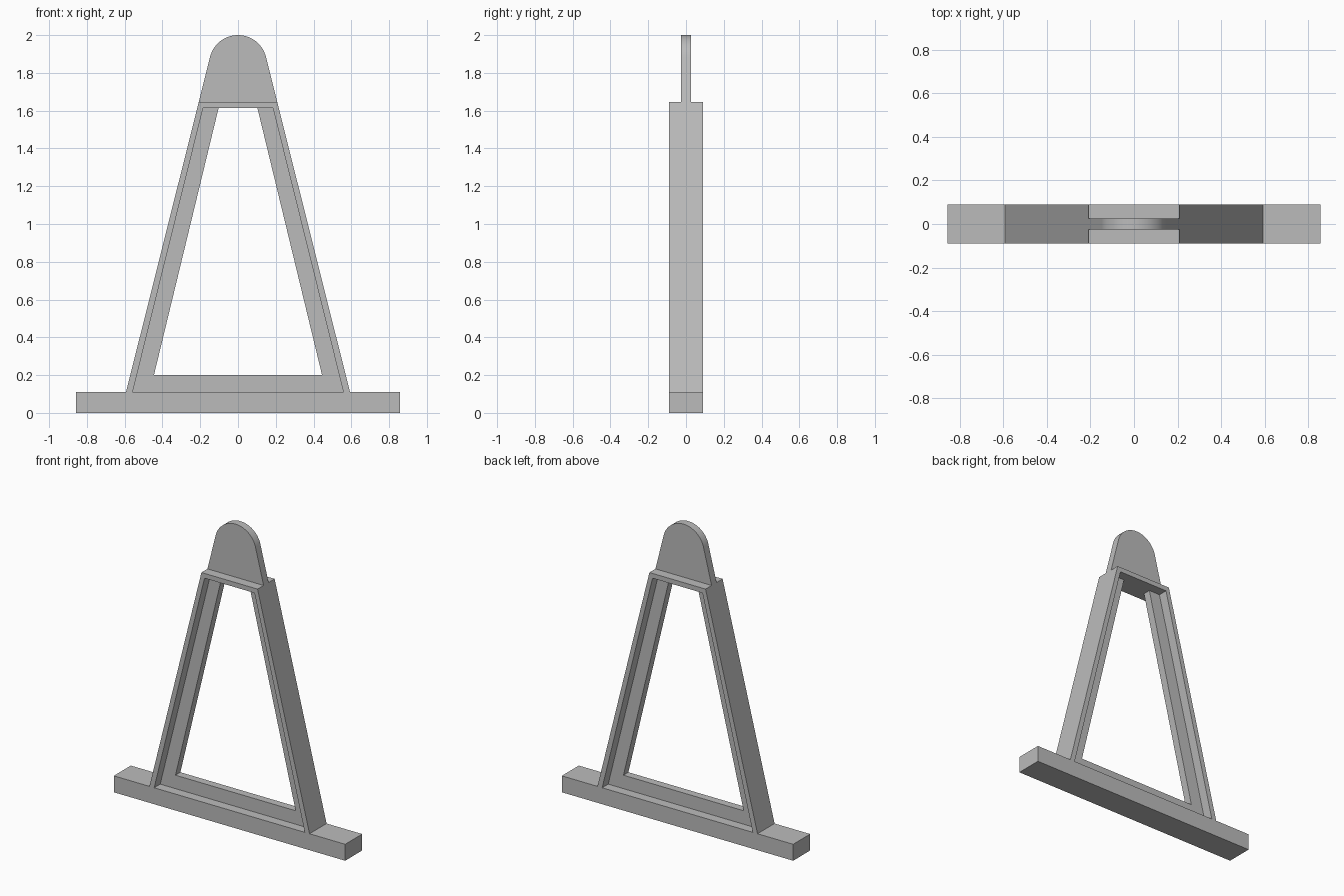
import bpy
import bmesh
import math

cube = bpy.data.objects.get("Cube")
if cube:
    bpy.data.objects.remove(cube, do_unlink=True)

# Single grey finish
grey = bpy.data.materials.new("plain_grey")
grey.use_nodes = True
COLOR = (0.5, 0.5, 0.5, 1)
grey.diffuse_color = COLOR
grey.node_tree.nodes["Principled BSDF"].inputs["Base Color"].default_value = COLOR

BASE_TOP, FLANGE_TOP, HEIGHT = 0.11, 1.645, 2.0
FOOT_X, SHOULDER_X = 0.593, 0.208
HALF_DEPTH, HALF_WEB = 0.09, 0.026


def prism(name, half_profile, half_depth):
    """Mirror a right-hand (x, z) profile across x = 0 and extrude it along y."""
    mirrored = [(-x, z) for x, z in reversed(half_profile) if x > 1e-5]
    bm = bmesh.new()
    verts = [bm.verts.new((x, -half_depth, z)) for x, z in half_profile + mirrored]
    face = bm.faces.new(verts)
    ext = bmesh.ops.extrude_face_region(bm, geom=[face])
    moved = [v for v in ext["geom"] if isinstance(v, bmesh.types.BMVert)]
    bmesh.ops.translate(bm, verts=moved, vec=(0, 2 * half_depth, 0))
    bmesh.ops.recalc_face_normals(bm, faces=bm.faces)
    mesh = bpy.data.meshes.new(name)
    bm.to_mesh(mesh)
    bm.free()
    mesh.materials.append(grey)
    obj = bpy.data.objects.new(name, mesh)
    bpy.context.collection.objects.link(obj)
    return obj


# Base beam
prism("base_beam", [(0.857, 0), (0.857, BASE_TOP)], HALF_DEPTH)

# Outer flange: two sloping legs joined by the top plate
inner_foot, inner_top = (0.558, BASE_TOP), (0.185, 1.613)
prism("flange_frame",
      [inner_top, inner_foot, (FOOT_X, BASE_TOP), (SHOULDER_X, FLANGE_TOP)],
      HALF_DEPTH)

# Thin web inside the flange, open in the middle
prism("inner_web", [inner_foot, inner_top, (0.103, 1.613), (0.445, 0.2)], HALF_WEB)

# Rounded tongue: the leg slope continues into a tangent arc
slope = (FOOT_X - SHOULDER_X) / (FLANGE_TOP - BASE_TOP)
tilt = math.atan(slope)
apex_x = FOOT_X - slope * (HEIGHT - BASE_TOP)
radius = apex_x / (math.cos(tilt) - slope * (1 - math.sin(tilt)))
STEPS = 24
angles = [tilt + (math.pi / 2 - tilt) * i / STEPS for i in range(STEPS + 1)]
arc = [(radius * math.cos(a), HEIGHT - radius + radius * math.sin(a)) for a in angles]
tongue = prism("rounded_tongue", [(SHOULDER_X, FLANGE_TOP)] + arc, HALF_WEB)

# Smooth only the curved rim
bpy.ops.object.select_all(action="DESELECT")
tongue.select_set(True)
bpy.context.view_layer.objects.active = tongue
bpy.ops.object.shade_smooth_by_angle(angle=math.radians(30))
